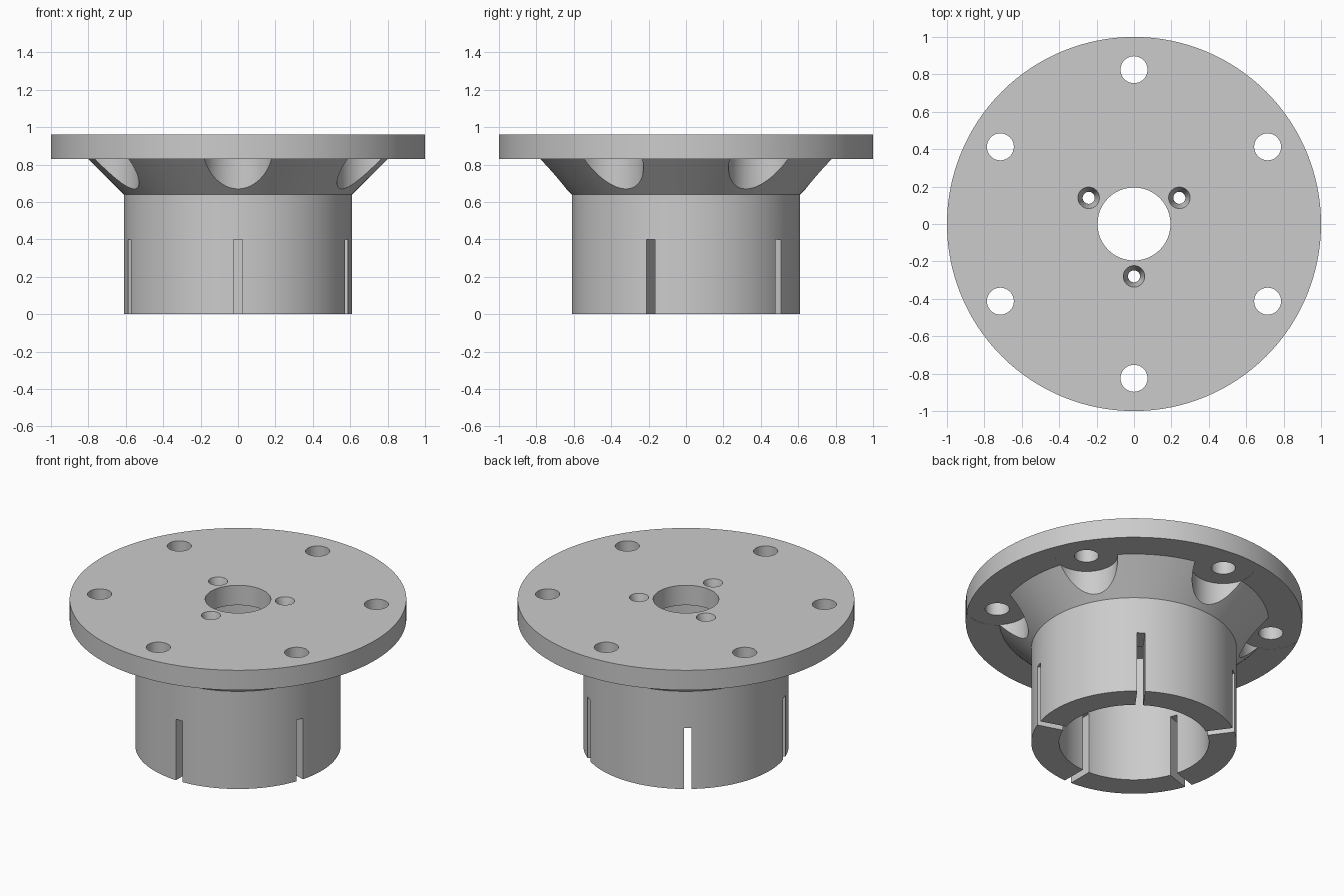
import bpy, bmesh
from math import radians, cos, sin, tau
from mathutils import Matrix, Vector

cube = bpy.data.objects.get("Cube")
if cube:
    bpy.data.objects.remove(cube, do_unlink=True)

TOP, UNDER = 0.96, 0.83      # flange faces


def make_object(name, bm):
    bmesh.ops.recalc_face_normals(bm, faces=bm.faces[:])
    mesh = bpy.data.meshes.new(name)
    bm.to_mesh(mesh)
    bm.free()
    obj = bpy.data.objects.new(name, mesh)
    bpy.context.collection.objects.link(obj)
    return obj


def revolve(profile, steps):
    """Turn a closed (radius, height) outline about the z axis."""
    bm = bmesh.new()
    rings = [[bm.verts.new((r * cos(tau * i / steps), r * sin(tau * i / steps), z))
              for i in range(steps)] for r, z in profile]
    for k, ring in enumerate(rings):
        above = rings[(k + 1) % len(rings)]
        for i in range(steps):
            j = (i + 1) % steps
            bm.faces.new((ring[i], ring[j], above[j], above[i]))
    return bm


def around(count, start):
    return [Matrix.Rotation(radians(start + 360 * k / count), 4, "Z") for k in range(count)]


def round_cutters(name, count, start, distance, r_low, r_high, z_low, z_high):
    bm = bmesh.new()
    for turn in around(count, start):
        place = turn @ Matrix.Translation((distance, 0, (z_low + z_high) / 2))
        bmesh.ops.create_cone(bm, cap_ends=True, segments=48, radius1=r_low,
                              radius2=r_high, depth=z_high - z_low, matrix=place)
    return make_object(name, bm)


def slot_cutters(name, count, start, width, height):
    bm = bmesh.new()
    for turn in around(count, start):
        place = turn @ Matrix.Translation((0.52, 0, height / 2 - 0.05))
        size = Matrix.Diagonal(Vector((0.4, width, height + 0.1, 1)))
        bmesh.ops.create_cube(bm, size=1, matrix=place @ size)
    return make_object(name, bm)


# Turned body: sleeve, flared shoulder, flange and stepped bore
hub = make_object("flanged_hub", revolve([
    (0.445, 0), (0.61, 0), (0.61, 0.64), (0.80, UNDER), (1, UNDER),
    (1, TOP), (0.195, TOP), (0.195, UNDER), (0.445, UNDER)], 128))

# Wrench pockets, bolt holes, countersunk screw holes and clamping slots
cutters = [
    round_cutters("pocket_cutter", 6, 30, 0.825, 0.185, 0.185, 0.5, UNDER + 0.001),
    round_cutters("bolt_hole_cutter", 6, 30, 0.825, 0.072, 0.072, 0.7, 1.1),
    round_cutters("screw_hole_cutter", 3, 30, 0.28, 0.032, 0.032, 0.7, 1.1),
    round_cutters("countersink_cutter", 3, 30, 0.28, 0.030, 0.060, UNDER + 0.02, TOP + 0.01),
    slot_cutters("slot_cutter", 5, -90, 0.047, 0.40),
]
for cutter in cutters:
    cutter.hide_render = True
    cut = hub.modifiers.new(cutter.name, "BOOLEAN")
    cut.operation = "DIFFERENCE"
    cut.solver = "EXACT"
    cut.object = cutter

bpy.ops.object.select_all(action="DESELECT")
bpy.context.view_layer.objects.active = hub
hub.select_set(True)
for cut in list(hub.modifiers):
    bpy.ops.object.modifier_apply(modifier=cut.name)
for cutter in cutters:
    bpy.data.objects.remove(cutter, do_unlink=True)

# Plain grey metal
grey = bpy.data.materials.new("light_grey")
grey.use_nodes = True
grey.diffuse_color = (0.6, 0.6, 0.6, 1)
grey.node_tree.nodes["Principled BSDF"].inputs["Base Color"].default_value = (0.6, 0.6, 0.6, 1)
hub.data.materials.clear()
hub.data.materials.append(grey)
bpy.ops.object.shade_smooth_by_angle(angle=radians(30))
